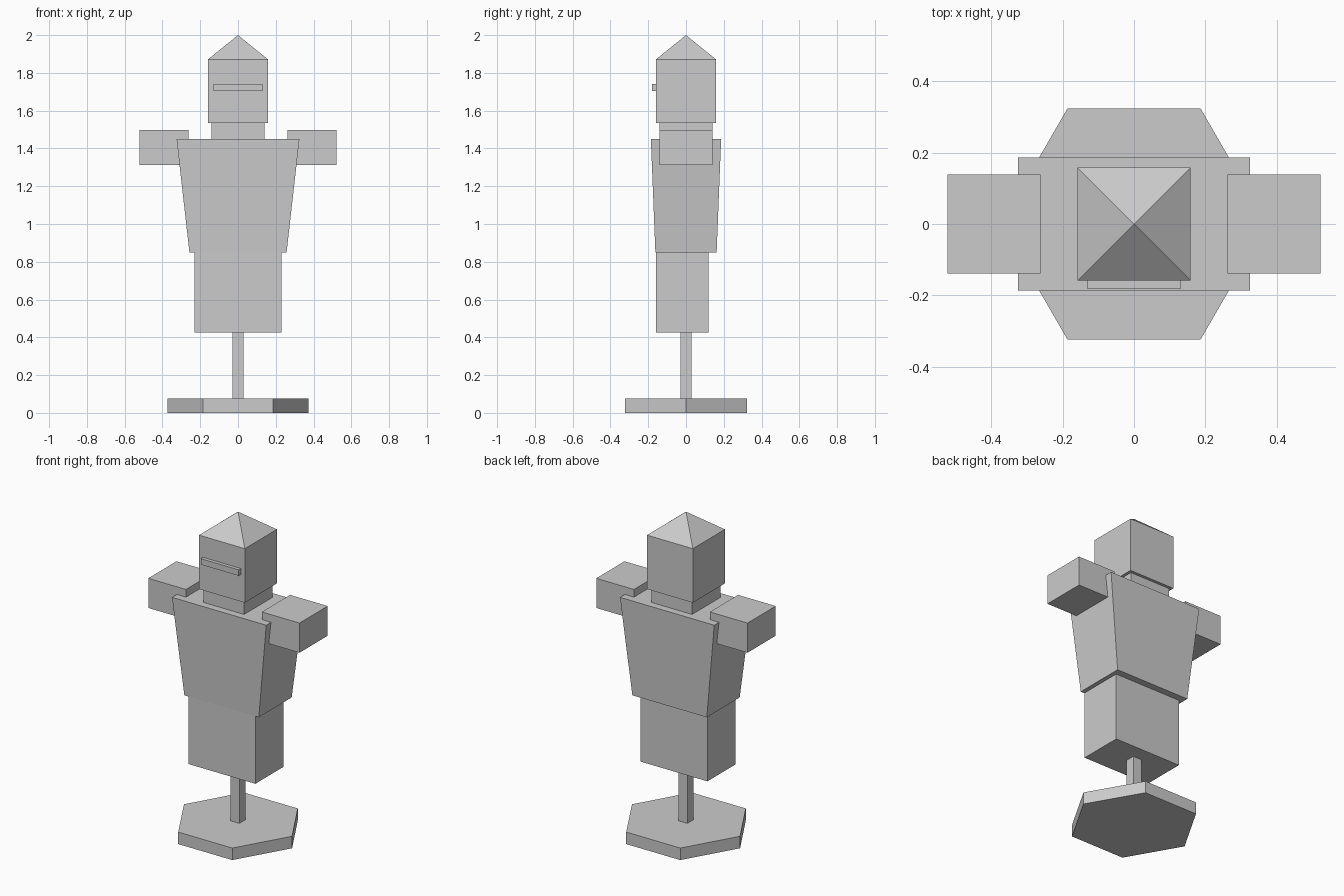
import bpy, bmesh
from math import pi

cube = bpy.data.objects.get("Cube")
if cube:
    bpy.data.objects.remove(cube, do_unlink=True)

# Plain grey material
grey = bpy.data.materials.new("plain grey")
grey.use_nodes = True
colour = (0.6, 0.6, 0.6, 1)
grey.diffuse_color = colour
grey.node_tree.nodes["Principled BSDF"].inputs["Base Color"].default_value = colour


def finish(name, bm):
    bmesh.ops.recalc_face_normals(bm, faces=bm.faces)
    mesh = bpy.data.meshes.new(name)
    bm.to_mesh(mesh)
    bm.free()
    mesh.materials.append(grey)
    obj = bpy.data.objects.new(name, mesh)
    bpy.context.collection.objects.link(obj)
    return obj


def box(name, x, y, z, top=(1, 1)):
    """Box from (min, max) ranges; top scales the upper end about the z axis."""
    bm = bmesh.new()
    bmesh.ops.create_cube(bm, size=1)
    for v in bm.verts:
        upper = v.co.z > 0
        sx, sy = top if upper else (1, 1)
        v.co = (x[v.co.x > 0] * sx, y[v.co.y > 0] * sy, z[upper])
    return finish(name, bm)


def sym(half):
    return (-half, half)


# Hexagonal base with corners on the x axis
bm = bmesh.new()
bmesh.ops.create_cone(bm, cap_ends=True, segments=6, radius1=0.373, radius2=0.373, depth=0.075)
for v in bm.verts:
    if abs(v.co.x) < 0.01:  # turn so that flat sides face front and back
        from mathutils import Matrix
        bmesh.ops.rotate(bm, verts=bm.verts, matrix=Matrix.Rotation(pi / 6, 3, "Z"))
        break
bmesh.ops.translate(bm, verts=bm.verts, vec=(0, 0, 0.0375))
finish("base", bm)

# Pole, hips and flared torso
box("pole", sym(0.03), sym(0.03), (0.07, 0.43))
box("hips", sym(0.231), (-0.159, 0.119), (0.425, 0.85))
box("torso", sym(0.257), sym(0.162), (0.848, 1.45), top=(1.265, 1.148))

# Arm stubs
for side, name in ((1, "left_arm"), (-1, "right_arm")):
    box(name, sorted((0.262 * side, 0.522 * side)), sym(0.139), (1.313, 1.498))

# Neck, head and visor bar
box("neck", sym(0.14), sym(0.14), (1.45, 1.535))
box("visor_bar", sym(0.131), (-0.18, -0.155), (1.704, 1.741))

# Head block whose top face is poked up into a pyramid
bm = bmesh.new()
bmesh.ops.create_cube(bm, size=1)
for v in bm.verts:
    v.co = (v.co.x * 0.316, v.co.y * 0.316, 1.872 if v.co.z > 0 else 1.535)
roof = max(bm.faces, key=lambda f: f.calc_center_median().z)
apex = bmesh.ops.poke(bm, faces=[roof])["verts"][0]
apex.co.z = 2.0
finish("head", bm)
